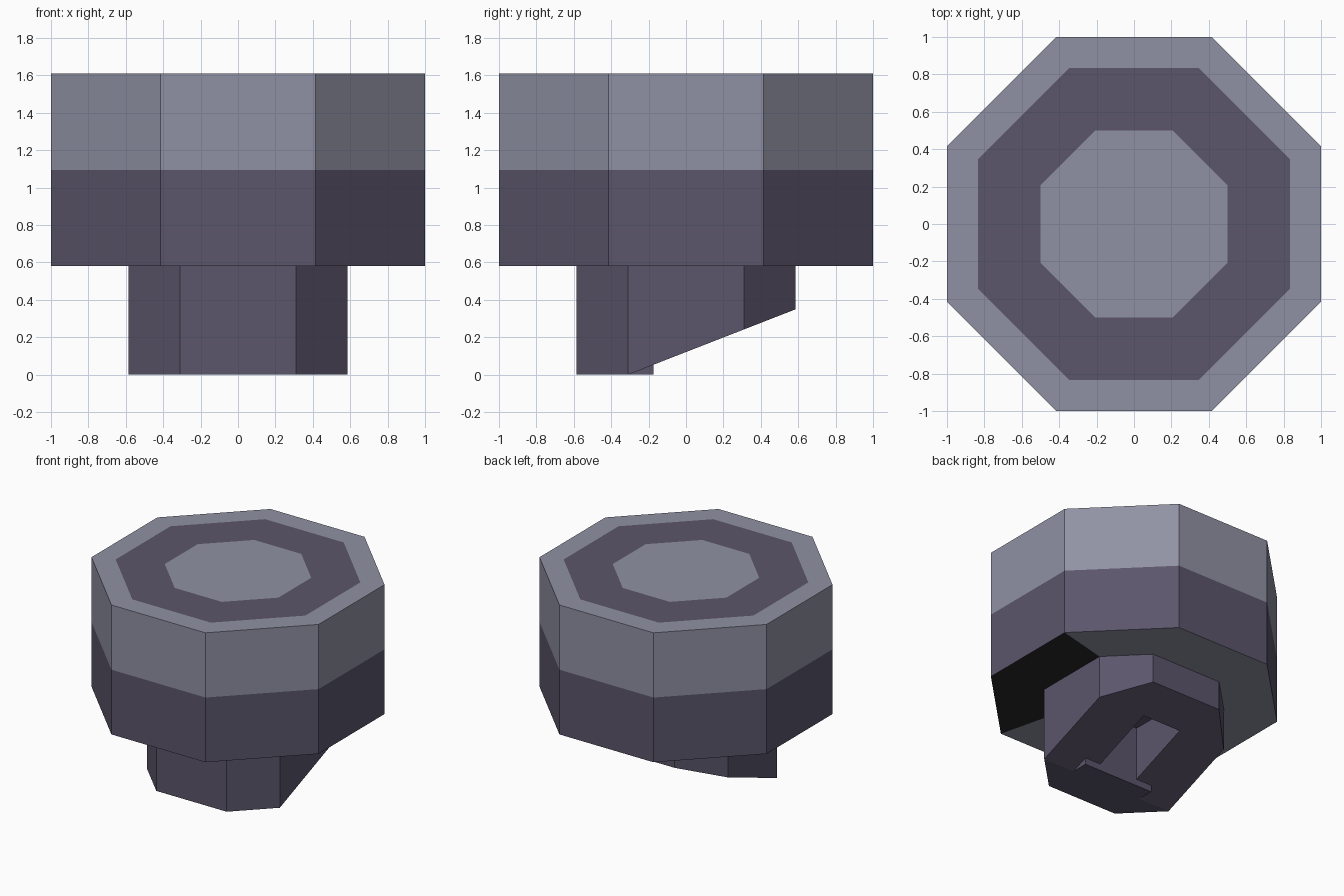
import bpy
import bmesh

cube = bpy.data.objects.get("Cube")
if cube:
    bpy.data.objects.remove(cube, do_unlink=True)


def material(name, rgb):
    mat = bpy.data.materials.new(name)
    mat.use_nodes = True
    color = (*rgb, 1)
    mat.diffuse_color = color
    bsdf = mat.node_tree.nodes["Principled BSDF"]
    bsdf.inputs["Base Color"].default_value = color
    bsdf.inputs["Roughness"].default_value = 0.9
    return mat


LIGHT = material("light grey", (0.28, 0.285, 0.37))
DARK = material("dark purple grey", (0.105, 0.092, 0.147))
BLACK = material("black", (0.02, 0.02, 0.025))


def octagon(a, c):
    """Eight-sided outline: half width a, half length c of the straight sides."""
    return [(c, -a), (a, -c), (a, c), (c, a), (-c, a), (-a, c), (-a, -c), (-c, -a)]


def ring(bm, a, c, height):
    return [bm.verts.new((x, y, height(y))) for x, y in octagon(a, c)]


def bridge(bm, low, high):
    faces = []
    for i in range(8):
        j = (i + 1) % 8
        faces.append(bm.faces.new((low[i], low[j], high[j], high[i])))
    return faces


def finish(bm, name, mats):
    bmesh.ops.recalc_face_normals(bm, faces=bm.faces)
    mesh = bpy.data.meshes.new(name)
    bm.to_mesh(mesh)
    bm.free()
    for mat in mats:
        mesh.materials.append(mat)
    obj = bpy.data.objects.new(name, mesh)
    bpy.context.collection.objects.link(obj)
    return obj


def box(name, low, high, mat):
    bm = bmesh.new()
    bmesh.ops.create_cube(bm, size=1)
    for v in bm.verts:
        v.co = [h if c > 0 else l for c, l, h in zip(v.co, low, high)]
    return finish(bm, name, [mat])


# Octagonal head: underside, two colour bands, and a flat dark ring on top
TAN = 0.4142
SIDE, CORNER, BASE = 0.585, 0.31, 0.58
bm = bmesh.new()
levels = [(SIDE, CORNER, BASE, 0), (1, TAN, BASE, 1), (1, TAN, 1.095, 0),
          (1, TAN, 1.61, 0), (0.835, 0.835 * TAN, 1.61, 1), (0.5, 0.5 * TAN, 1.61, 0)]
rings = [ring(bm, a, c, lambda y, z=z: z) for a, c, z, m in levels]
for k in range(len(rings) - 1):
    for i, face in enumerate(bridge(bm, rings[k], rings[k + 1])):
        face.material_index = levels[k][3]
        if k == 0 and i < 2:
            face.material_index = 2  # black part of the underside
bm.faces.new(rings[-1])
bm.faces.new(rings[0][::-1])
finish(bm, "head", [LIGHT, DARK, BLACK])

# Stem with a flat front foot and a sloped underside rising to the back
bm = bmesh.new()
low = ring(bm, SIDE, CORNER, lambda y: max(0, 0.39 * (y + CORNER)))
high = ring(bm, SIDE, CORNER, lambda y: BASE + 0.03)
bridge(bm, low, high)
bm.faces.new(high)
bm.faces.new([low[i] for i in (6, 1, 0, 7)])
bm.faces.new([low[i] for i in (6, 5, 4, 3, 2, 1)])
stem = finish(bm, "stem", [DARK])

# Slot cut up into the stem
cutter = box("slot_cutter", (-0.17, -0.175, -0.2), (0.17, 0.31, 0.477), DARK)
cutter.hide_render = True
cut = stem.modifiers.new("slot", "BOOLEAN")
cut.operation = "DIFFERENCE"
cut.solver = "EXACT"
cut.object = cutter
bpy.context.view_layer.objects.active = stem
bpy.ops.object.modifier_apply(modifier=cut.name)
bpy.data.objects.remove(cutter, do_unlink=True)

# Small foot tab carrying the flat bottom in front of the slot
box("foot_tab", (-CORNER, -0.4, 0), (CORNER, -0.175, 0.1), DARK)
